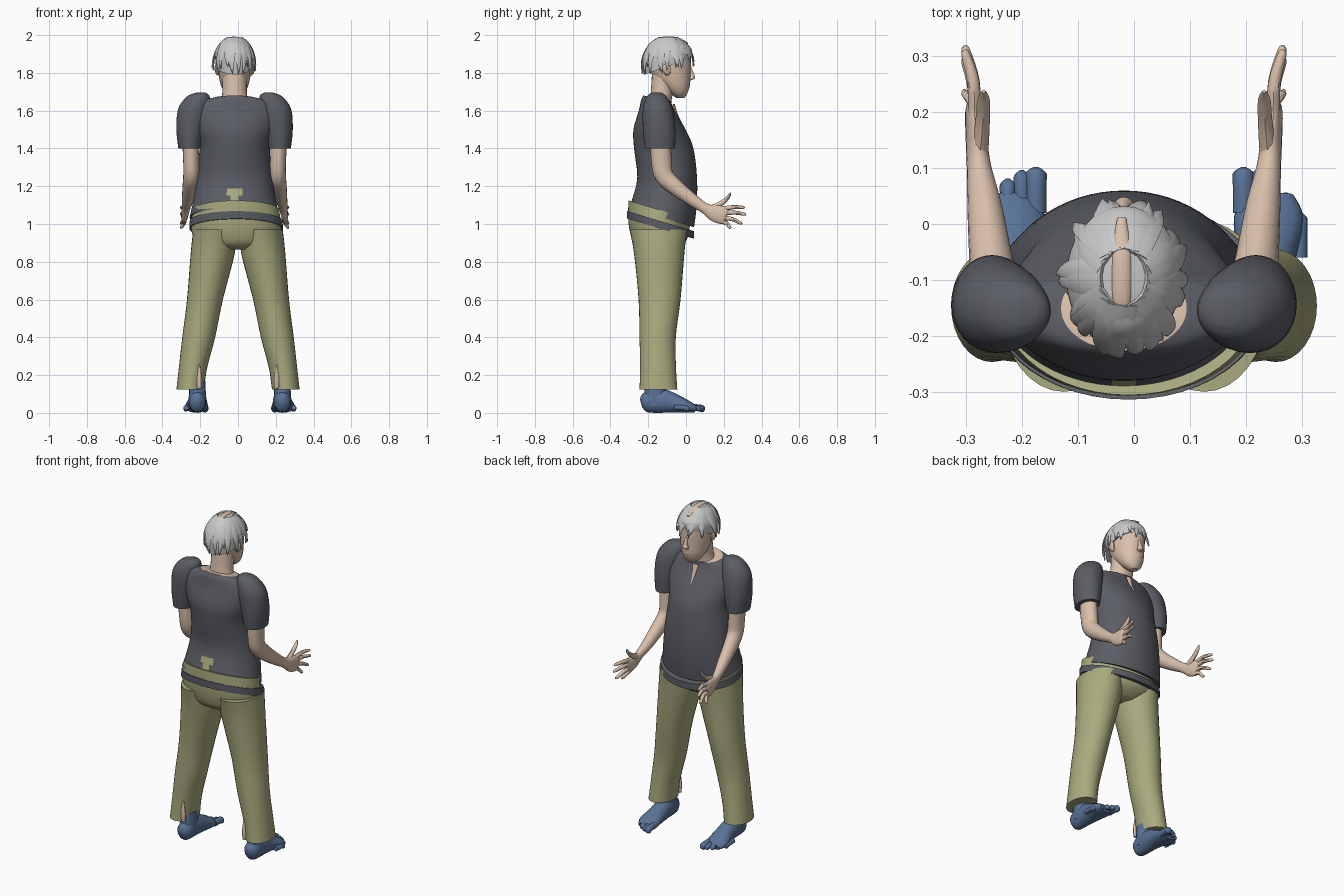
import bpy, bmesh, math, random
from mathutils import Vector

random.seed(4)
cube = bpy.data.objects.get("Cube")
if cube:
    bpy.data.objects.remove(cube, do_unlink=True)


def material(name, r, g, b):
    m = bpy.data.materials.new(name)
    m.use_nodes = True
    m.diffuse_color = (r, g, b, 1)
    bsdf = next(n for n in m.node_tree.nodes if n.type == 'BSDF_PRINCIPLED')
    bsdf.inputs["Base Color"].default_value = (r, g, b, 1)
    bsdf.inputs["Roughness"].default_value = .8
    return m


SHIRT = material("charcoal cloth", .105, .11, .13)
PANTS = material("olive cloth", .40, .40, .21)
SKIN = material("skin", .70, .53, .41)
HAIR = material("grey hair", .58, .58, .58)
SHOE = material("blue foot", .10, .17, .31)


def smooth_path(rows, steps):
    """Catmull-Rom interpolation of every value in the rows."""
    out = []
    last = len(rows) - 1
    for i in range(last):
        p, q, r, s = (rows[max(0, min(last, i + k))] for k in (-1, 0, 1, 2))
        for j in range(steps):
            t = j / steps
            out.append([b + .5 * t * (c - a + t * (2*a - 5*b + 4*c - d + t * (3*(b - c) + d - a)))
                        for a, b, c, d in zip(p, q, r, s)])
    return out + [list(rows[-1])]


def loft(name, rows, mats, sides=16, steps=4, level=False, hint=(1, 0, 0), rule=None):
    """Skin rings (x, y, z, radius a, radius b, tilt); level rings stay horizontal."""
    rows = smooth_path([tuple(r) + (0,) * (6 - len(r)) for r in rows], steps)
    mids = [Vector(r[:3]) for r in rows]
    bm = bmesh.new()
    rings = []
    for i, row in enumerate(rows):
        a, b, tilt = max(row[3], .001), max(row[4], .001), row[5]
        if level:
            u, v = Vector((1, 0, 0)), Vector((0, 1, tilt))
        else:
            t = (mids[min(i + 1, len(mids) - 1)] - mids[max(i - 1, 0)]).normalized()
            u = Vector(hint)
            u = (u - t * u.dot(t)).normalized()
            v = t.cross(u)
        angles = [math.tau * k / sides for k in range(sides)]
        rings.append([bm.verts.new(mids[i] + u * a * math.cos(w) + v * b * math.sin(w))
                      for w in angles])
    for lo, hi in zip(rings, rings[1:]):
        for k in range(sides):
            n = (k + 1) % sides
            bm.faces.new((lo[k], lo[n], hi[n], hi[k]))
    bm.faces.new(rings[0][::-1])
    bm.faces.new(rings[-1])
    bmesh.ops.recalc_face_normals(bm, faces=bm.faces)
    if rule:
        for f in bm.faces:
            f.material_index = rule(f, f.calc_center_median())
    mesh = bpy.data.meshes.new(name)
    bm.to_mesh(mesh)
    bm.free()
    for m in mats:
        mesh.materials.append(m)
    ob = bpy.data.objects.new(name, mesh)
    bpy.context.collection.objects.link(ob)
    bpy.ops.object.select_all(action='DESELECT')
    ob.select_set(True)
    bpy.context.view_layer.objects.active = ob
    bpy.ops.object.shade_smooth_by_angle(angle=math.radians(45))
    return ob


MID = -.018  # body centre line


# Shirt body, with the neck opening and the gap at the back of the waist
def shirt_rule(face, c):
    if len(face.verts) > 4:
        return 2 if c.z > 1.6 else 0
    gap = c.y < -.2 and 1.06 < c.z < 1.18
    return 1 if gap and abs(c.x - MID) < (.045 if c.z > 1.15 else .03) else 0


loft("shirt_body", [(MID, -.13, 1.035, .238, .173, -.3), (MID, -.113, 1.12, .22, .17, -.1),
                    (MID, -.1, 1.25, .2, .158), (MID, -.118, 1.4, .187, .157),
                    (MID, -.14, 1.5, .21, .138), (MID, -.155, 1.6, .22, .095),
                    (MID, -.157, 1.65, .175, .08, -.1), (MID, -.15, 1.665, .112, .076, -.2)],
     [SHIRT, PANTS, SKIN], sides=64, steps=6, level=True, rule=shirt_rule)
loft("collar_slit", [(MID, -.066, 1.635, .02, .006), (MID, -.045, 1.57, .009, .006),
                     (MID, -.012, 1.51, .002, .004)], [SKIN])
loft("hem_band", [(MID + .008, -.135, 1.015, .246, .178, -.3),
                  (MID + .008, -.135, .975, .248, .178, -.3)], [SHIRT], sides=48, level=True)

# Trousers
loft("trouser_hips", [(-.01, -.14, 1.075, .228, .165, -.3), (-.01, -.146, .97, .238, .158, -.2),
                      (-.005, -.143, .9, .2, .135), (0, -.14, .865, .1, .085)],
     [PANTS], sides=48, level=True)

for side, s in (("left", 1), ("right", -1)):
    # Trouser leg with a bare patch of ankle
    loft(side + "_trouser_leg",
         [(s * .125, -.147, .97, .112, .152), (s * .133, -.142, .85, .117, .134),
          (s * .175, -.14, .6, .095, .111), (s * .208, -.15, .4, .087, .096),
          (s * .238, -.148, .24, .075, .095), (s * .253, -.146, .125, .073, .1)],
         [PANTS], sides=32, level=True)
    loft(side + "_ankle_patch", [(s * .205, -.228, .13, .012, .012), (s * .205, -.232, .18, .014, .012),
                                 (s * .205, -.232, .26, .003, .004)], [SKIN], sides=8)

    # Foot and toes
    fx = .01 + s * .225
    loft(side + "_foot",
         [(fx, -.238, .05, .012, .02), (fx, -.215, .055, .04, .052), (fx, -.14, .065, .048, .065),
          (fx, -.06, .05, .053, .05), (fx + s * .005, .01, .032, .062, .032),
          (fx + s * .004, .05, .02, .045, .018)], [SHOE])
    loft(side + "_ankle", [(fx, -.165, .04, .046, .06), (fx, -.16, .17, .043, .055)],
         [SHOE], level=True)
    for i in range(5):
        tx = fx + s * (i * .025 - .04)
        tip = .1 - .005 * i * i
        r = .019 if i == 0 else .014
        loft(f"{side}_toe_{i + 1}", [(tx, tip - .08, .028, r, r), (tx, tip - .03, .027, r, r),
                                     (tx, tip - .01, .02, r, r), (tx, tip, .017, r / 3, r / 3)],
             [SHOE], sides=10)

    # Sleeve
    def at(x, *rest):
        return (MID + s * x,) + rest

    loft(side + "_sleeve",
         [at(.18, -.155, 1.695, .025, .025), at(.192, -.155, 1.675, .06, .052),
          at(.217, -.15, 1.61, .082, .078), at(.233, -.142, 1.5, .075, .086),
          at(.238, -.138, 1.4, .06, .08)], [SHIRT], sides=32, level=True)

    # Bent arm running into the palm
    loft(side + "_arm",
         [at(.235, -.135, 1.45, .043, .055), at(.23, -.13, 1.33, .042, .054),
          at(.23, -.115, 1.255, .042, .05), at(.238, -.055, 1.195, .038, .043),
          at(.248, .03, 1.13, .031, .034), at(.258, .1, 1.083, .022, .028),
          at(.263, .15, 1.058, .019, .044), at(.268, .2, 1.045, .015, .047),
          at(.27, .215, 1.04, .008, .03)], [SKIN], sides=20)

    # Fingers and thumb, each from knuckle to tip
    fingers = {"index": (1.078, .31, 1.088), "middle": (1.057, .317, 1.052),
               "ring": (1.035, .297, 1.005), "little": (1.015, .24, .982)}
    for label, (base, y, z) in fingers.items():
        loft(f"{side}_{label}_finger",
             [at(.266, .18, base, .012, .013), at(.268, (.19 + y) / 2, (base + z) / 2 + .006, .011, .011),
              at(.282, y - .008, z, .008, .008), at(.285, y, z, .002, .002)], [SKIN], sides=8)
    loft(side + "_thumb", [at(.258, .12, 1.075, .016, .02), at(.252, .18, 1.105, .013, .014),
                           at(.25, .222, 1.14, .011, .01), at(.25, .236, 1.166, .003, .003)],
         [SKIN], sides=8)

    # Ear
    loft(side + "_ear", [at(.083, -.1, 1.785, .006, .006), at(.092, -.1, 1.8, .01, .018),
                         at(.096, -.105, 1.83, .011, .024), at(.092, -.105, 1.85, .004, .008)],
         [SKIN], sides=10, level=True)

# Neck, head and facial relief
loft("neck", [(MID, -.14, 1.62, .085, .06), (MID, -.13, 1.68, .066, .058),
              (MID, -.11, 1.8, .066, .07)], [SKIN], sides=24, level=True)
loft("head", [(MID, -.03, 1.668, .022, .022), (MID, -.038, 1.69, .05, .044),
              (MID, -.055, 1.73, .071, .075), (MID, -.075, 1.78, .083, .099),
              (MID, -.085, 1.84, .09, .111), (MID, -.09, 1.9, .088, .112),
              (MID, -.09, 1.95, .068, .09), (MID, -.09, 1.975, .03, .04)],
     [SKIN], sides=32, level=True)
loft("nose", [(MID, .02, 1.83, .007, .008), (MID, .03, 1.795, .011, .012),
              (MID, .032, 1.772, .018, .016), (MID, .022, 1.762, .012, .008)], [SKIN], level=True)
loft("lips", [(MID, .01, 1.743, .012, .007), (MID, .012, 1.732, .024, .01),
              (MID, .006, 1.718, .012, .007)], [SKIN], level=True)

# Hair cap with a bare parting
loft("hair_cap", [(MID, -.095, 1.835, .099, .122, .35), (MID, -.095, 1.9, .102, .127, .15),
                  (MID, -.095, 1.95, .08, .104), (MID, -.095, 1.978, .046, .066),
                  (MID, -.095, 1.985, .01, .02)], [HAIR], sides=32, level=True)
loft("parting", [(MID - .004, -.175, 1.958, .008, .004), (MID - .004, -.14, 1.982, .016, .007),
                 (MID - .004, -.05, 1.983, .016, .007), (MID - .004, .01, 1.955, .008, .004)],
     [SKIN], sides=10)

# Loose locks hanging from the parting
LOCKS = 28
for i in range(LOCKS):
    az = math.tau * (i + random.uniform(-.3, .3)) / LOCKS
    end = -8 + 10 * math.sin(az) + random.uniform(-10, 12)
    flare = random.uniform(1.02, 1.12)
    width = random.uniform(.016, .027)
    rows = []
    for k in range(5):
        t = k / 4
        el = math.radians(68 + (end - 68) * t)
        out = 1.01 + (flare - 1) * t * t
        turn = az + .25 * t * math.sin(i * 2)
        rows.append((MID + .106 * out * math.cos(el) * math.cos(turn),
                     -.095 + .13 * out * math.cos(el) * math.sin(turn),
                     1.85 + .146 * math.sin(el), width * (1.05 - t ** 3), .004))
    loft(f"hair_lock_{i + 1}", rows, [HAIR], sides=8, steps=3,
         hint=(-math.sin(az), math.cos(az), 0))
